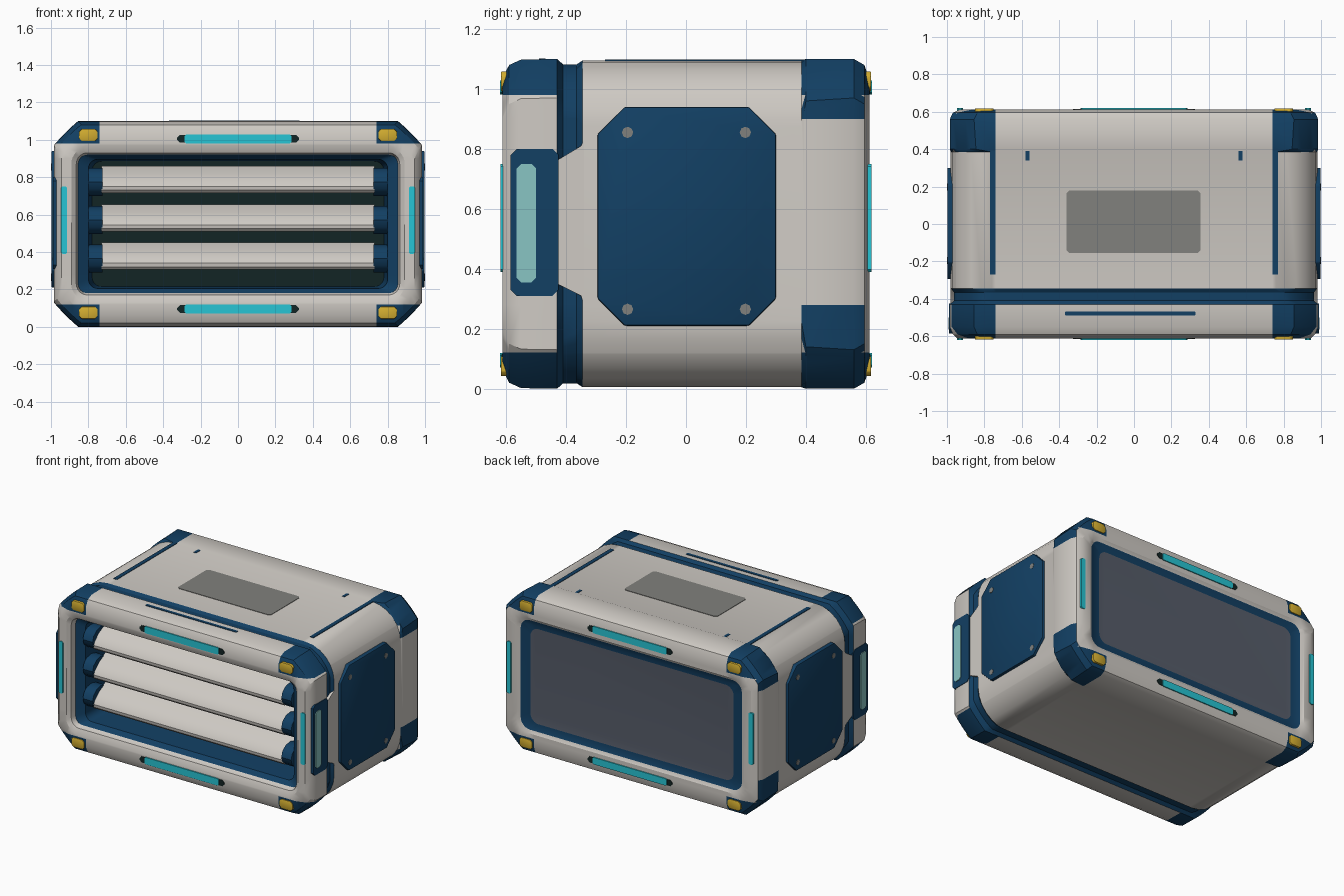
import bpy, bmesh, math

if "Cube" in bpy.data.objects:
    bpy.data.objects.remove(bpy.data.objects["Cube"])

ZC = 0.55  # height of the case centre


def mat(name, r, g, b):
    m = bpy.data.materials.new(name)
    m.diffuse_color = (r, g, b, 1)
    m.use_nodes = True
    m.node_tree.nodes["Principled BSDF"].inputs["Base Color"].default_value = m.diffuse_color
    return m


WHITE = mat("warm_white", 0.62, 0.59, 0.55)
BLUE = mat("navy_blue", 0.006, 0.05, 0.125)
DARK = mat("dark_interior", 0.006, 0.018, 0.018)
GLASS = mat("slate_window", 0.095, 0.11, 0.145)
CYAN = mat("cyan_light", 0.02, 0.56, 0.66)
PALE = mat("pale_cyan", 0.25, 0.56, 0.55)
YELLOW = mat("amber_light", 0.65, 0.42, 0.03)
GREY = mat("mid_grey", 0.22, 0.22, 0.205)


def finish(bm, name, mats, angle=35):
    bmesh.ops.recalc_face_normals(bm, faces=bm.faces[:])
    me = bpy.data.meshes.new(name)
    bm.to_mesh(me)
    bm.free()
    for m in mats:
        me.materials.append(m)
    ob = bpy.data.objects.new(name, me)
    bpy.context.collection.objects.link(ob)
    bpy.ops.object.select_all(action='DESELECT')
    ob.select_set(True)
    bpy.context.view_layer.objects.active = ob
    bpy.ops.object.shade_smooth_by_angle(angle=math.radians(angle))
    return ob


def prism(name, axis, pts, a0, a1, m, bevel=0):
    """Extrude a 2D outline along an axis from a0 to a1."""
    bm = bmesh.new()
    place = {'x': lambda p, a: (a, p[0], p[1]),
             'y': lambda p, a: (p[0], a, p[1]),
             'z': lambda p, a: (p[0], p[1], a)}[axis]
    lo = [bm.verts.new(place(p, a0)) for p in pts]
    hi = [bm.verts.new(place(p, a1)) for p in pts]
    n = len(pts)
    bm.faces.new(lo)
    bm.faces.new(hi)
    for i in range(n):
        bm.faces.new((lo[i], lo[(i + 1) % n], hi[(i + 1) % n], hi[i]))
    if bevel:
        bmesh.ops.bevel(bm, geom=bm.edges[:], offset=bevel, segments=2,
                        affect='EDGES', profile=0.5)
    return finish(bm, name, [m])


def plate(u0, u1, v0, v1, c=0.0):
    """Rectangle outline with optional cut corners."""
    if c == 0:
        return [(u0, v0), (u1, v0), (u1, v1), (u0, v1)]
    return [(u0 + c, v0), (u1 - c, v0), (u1, v0 + c), (u1, v1 - c),
            (u1 - c, v1), (u0 + c, v1), (u0, v1 - c), (u0, v0 + c)]


def ring(y, w, h, r, bulge, n=6):
    """Rounded (bulge 1) to cut-corner (bulge 0) rectangle in the XZ plane."""
    out = []
    for q in range(4):
        sx, sz = ((1, 1), (-1, 1), (-1, -1), (1, -1))[q]
        cx, cz = sx * (w - r), sz * (h - r)
        a0 = q * math.pi / 2
        for k in range(n + 1):
            t = k / n
            a = a0 + t * math.pi / 2
            lx = (1 - t) * math.cos(a0) - t * math.sin(a0)
            lz = (1 - t) * math.sin(a0) + t * math.cos(a0)
            out.append((cx + r * (lx + bulge * (math.cos(a) - lx)), y,
                        ZC + cz + r * (lz + bulge * (math.sin(a) - lz))))
    return out


# Case: one loft from the front recess, over the outside, to the rear window
W, B = 0, 1
sections = [  # y, half width, half height, corner, bulge, colour to next ring
    (-0.25, 0.78, 0.335, 0.05, 1, B), (-0.53, 0.80, 0.345, 0.05, 1, B),
    (-0.56, 0.855, 0.37, 0.05, 1, W), (-0.595, 0.865, 0.38, 0.06, 1, W),
    (-0.613, 0.89, 0.42, 0.08, 0.6, W), (-0.613, 0.945, 0.485, 0.13, 0.15, W),
    (-0.59, 0.968, 0.53, 0.13, 0.15, W), (-0.55, 0.985, 0.548, 0.13, 0.1, W),
    (-0.43, 0.985, 0.55, 0.13, 0.1, B), (-0.41, 0.962, 0.532, 0.15, 0.3, B),
    (-0.365, 0.962, 0.532, 0.17, 0.6, B), (-0.345, 0.98, 0.545, 0.22, 1, W),
    (0.385, 0.98, 0.545, 0.22, 1, W), (0.40, 0.985, 0.55, 0.14, 0.2, W),
    (0.56, 0.985, 0.55, 0.13, 0.1, W), (0.595, 0.968, 0.53, 0.13, 0.15, W),
    (0.613, 0.93, 0.48, 0.13, 0.2, W), (0.613, 0.87, 0.40, 0.08, 1, W),
    (0.60, 0.85, 0.38, 0.07, 1, B), (0.592, 0.78, 0.33, 0.06, 1, B)]
bm = bmesh.new()
loops = [[bm.verts.new(p) for p in ring(*s[:5])] for s in sections]
cnt = len(loops[0])
for s, a, b in zip(sections, loops, loops[1:]):
    for i in range(cnt):
        j = (i + 1) % cnt
        bm.faces.new((a[i], a[j], b[j], b[i])).material_index = s[5]
bm.faces.new(loops[0]).material_index = 2
bm.faces.new(loops[-1]).material_index = 3
# cut lines for the blue corner guards
for co, no in [((0.74, 0, 0), (1, 0, 0)), ((-0.74, 0, 0), (1, 0, 0))] + \
        [((0, 0, ZC + d), (0, 0, 1)) for d in (0.43, 0.35, -0.27, -0.43)]:
    bmesh.ops.bisect_plane(bm, geom=bm.verts[:] + bm.edges[:] + bm.faces[:],
                           plane_co=co, plane_no=no)
for f in bm.faces:
    c = f.calc_center_median()
    dz = c.z - ZC
    if f.material_index == W and abs(c.x) > 0.74:
        end = abs(dz) > 0.43 and (c.y < -0.43 or c.y > 0.39)
        rear = 0.39 < c.y < 0.585 and (dz > 0.35 or dz < -0.27)
        if end or rear:
            f.material_index = B
finish(bm, "case_shell", [WHITE, BLUE, DARK, GLASS], 32)

# Louvre slats with blue end mounts
slat = [(-0.53, -0.07), (-0.545, -0.055), (-0.548, -0.035), (-0.535, -0.01),
        (-0.49, 0.03), (-0.40, 0.075), (-0.385, 0.065), (-0.39, 0.05), (-0.47, -0.04)]
for i, z in enumerate((0.785, 0.58, 0.375)):
    prism(f"louvre_slat_{i}", 'x', [(y, z + d) for y, d in slat], -0.73, 0.73, WHITE)
    for s in (-1, 1):
        prism(f"slat_mount_{i}", 'x',
              [(-0.47 + 0.09 * math.cos(k * math.pi / 6),
                z - 0.01 + 0.075 * math.sin(k * math.pi / 6)) for k in range(12)],
              s * 0.725, s * 0.80, BLUE)

for s in (-1, 1):
    # side panel and its screws
    prism("side_panel", 'x', plate(-0.295, 0.30, 0.21, 0.94, 0.09), s * 0.95, s * 0.998, BLUE, 0.006)
    for y in (-0.195, 0.198):
        for z in (0.265, 0.855):
            prism("panel_screw", 'x',
                  [(y + 0.019 * math.cos(k * math.pi / 4), z + 0.019 * math.sin(k * math.pi / 4))
                   for k in range(8)], s * 0.99, s * 1.0, GREY)
    # rear side slot
    prism("side_slot", 'x', plate(0.40, 0.445, 0.43, 0.68, 0.008), s * 0.975, s * 0.985, BLUE)
    # body tongue reaching into the groove, and side light
    prism("groove_tongue", 'x',
          [(-0.34, 0.28), (-0.35, 0.31), (-0.45, 0.36), (-0.45, 0.75), (-0.35, 0.81), (-0.34, 0.83)],
          s * 0.94, s * 0.981, WHITE)
    prism("side_light_housing", 'x', plate(-0.585, -0.425, 0.31, 0.80, 0.02), s * 0.95, s * 0.988, BLUE)
    prism("side_light", 'x', plate(-0.565, -0.50, 0.355, 0.75, 0.015), s * 0.96, s * 0.993, PALE)
    # top strips and short slots
    prism("top_strip", 'z', plate(s * 0.755 - 0.014, s * 0.755 + 0.014, -0.27, 0.41), 1.088, 1.098, BLUE)
    prism("top_slot", 'z', plate(s * 0.57 - 0.01, s * 0.57 + 0.01, 0.34, 0.47), 1.09, 1.097, BLUE)

# Lights on the front (-1) and rear (+1) frames
for e in (-1, 1):
    for s in (-1, 1):
        z = ZC + s * 0.455
        prism("bar_light_surround", 'y', plate(-0.325, 0.325, z - 0.021, z + 0.021, 0.015), e * 0.59, e * 0.616, DARK)
        prism("bar_light", 'y', plate(-0.285, 0.285, z - 0.024, z + 0.024, 0.008), e * 0.59, e * 0.62, CYAN)
        x = s * 0.93
        prism("upright_light", 'y', plate(x - 0.017, x + 0.017, 0.39, 0.75, 0.008), e * 0.57, e * 0.619, CYAN)
        for t in (-1, 1):
            cx, cz = s * 0.80, ZC + t * 0.475
            prism("corner_light", 'y', plate(cx - 0.05, cx + 0.05, cz - 0.033, cz + 0.033, 0.015),
                  e * 0.57, e * 0.618, YELLOW, 0.004)

# Top label panel and the slim slot behind the front frame
prism("top_panel", 'z', plate(-0.36, 0.355, -0.155, 0.18, 0.015), 1.09, 1.098, GREY)
prism("top_front_slot", 'z', plate(-0.37, 0.33, -0.49, -0.468, 0.005), 1.094, 1.102, BLUE)
